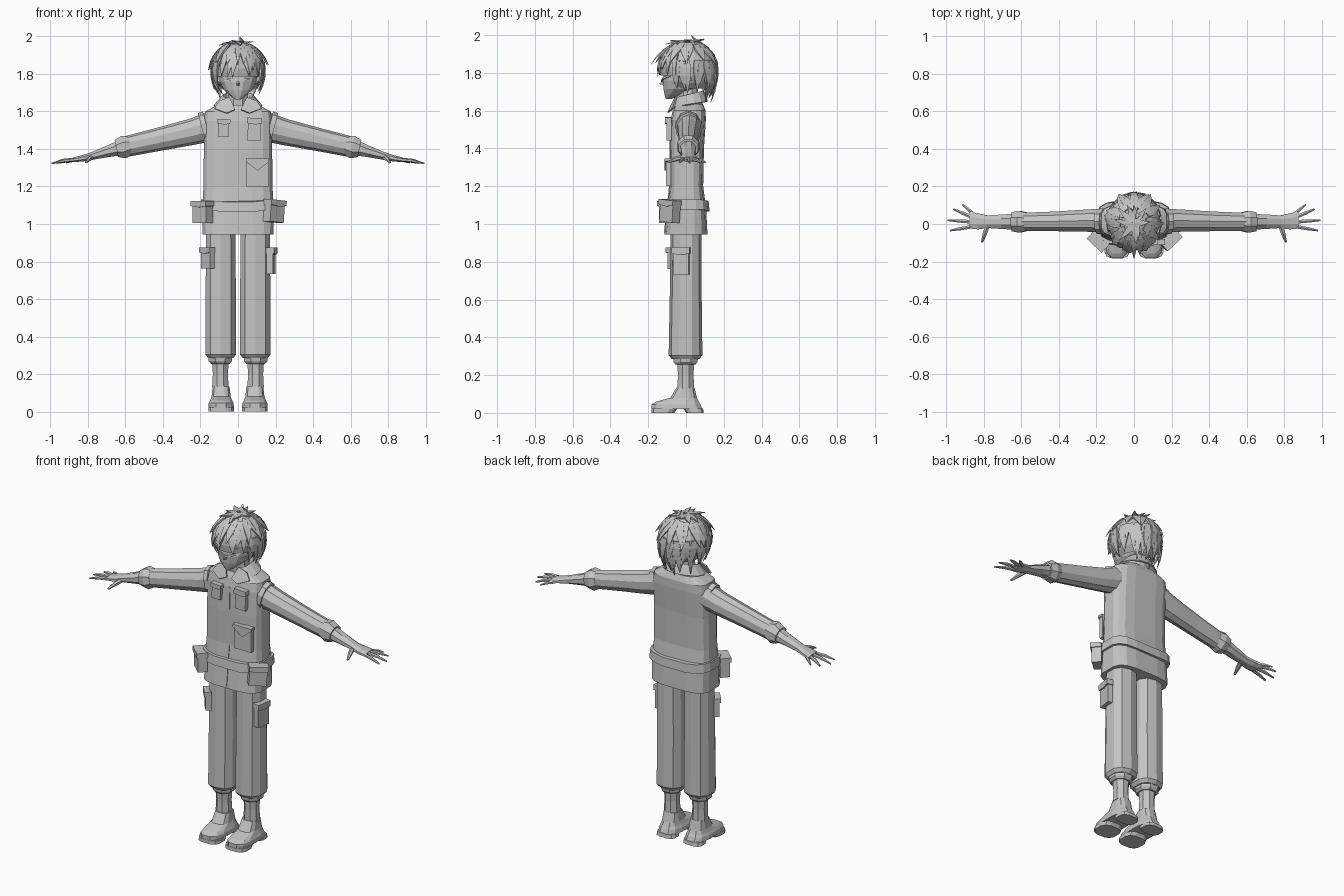
import bpy, bmesh, math, random
from mathutils import Vector, Matrix

if "Cube" in bpy.data.objects:
    bpy.data.objects.remove(bpy.data.objects["Cube"])

random.seed(4)
grey = bpy.data.materials.new("plain_grey")
grey.diffuse_color = (0.55, 0.55, 0.55, 1)
grey.use_nodes = True
grey.node_tree.nodes["Principled BSDF"].inputs["Base Color"].default_value = grey.diffuse_color


def finish(name, bm, mirror=False, solid=0):
    bmesh.ops.recalc_face_normals(bm, faces=bm.faces)
    me = bpy.data.meshes.new(name)
    bm.to_mesh(me)
    bm.free()
    ob = bpy.data.objects.new(name, me)
    bpy.context.collection.objects.link(ob)
    me.materials.append(grey)
    if solid:
        m = ob.modifiers.new("thickness", "SOLIDIFY")
        m.thickness, m.offset = solid, 0
    if mirror:
        ob.modifiers.new("mirror", "MIRROR")
    return ob


def skin(bm, secs, side, axis=None, n=8, p=2.0):
    """Loft superellipse sections (centre, half width, half depth) along a path."""
    side = Vector(side)
    cs = [Vector(s[0]) for s in secs]
    rings = []
    for i, (_, a, b) in enumerate(secs):
        d = Vector(axis) if axis else (cs[min(i + 1, len(cs) - 1)] - cs[max(i - 1, 0)]).normalized()
        up = d.cross(side).normalized()
        ring = []
        for k in range(n):
            t = 2 * math.pi * (k + 0.5) / n
            c, s = math.cos(t), math.sin(t)
            u = math.copysign(abs(c) ** (2 / p), c)
            v = math.copysign(abs(s) ** (2 / p), s)
            ring.append(bm.verts.new(cs[i] + side * a * u + up * b * v))
        rings.append(ring)
    for r, q in zip(rings, rings[1:]):
        for k in range(n):
            bm.faces.new((r[k], r[(k + 1) % n], q[(k + 1) % n], q[k]))
    bm.faces.new(rings[0][::-1])
    bm.faces.new(rings[-1])


def loft(name, secs, side=(1, 0, 0), axis=None, n=8, p=2.0, mirror=False):
    bm = bmesh.new()
    skin(bm, secs, side, axis, n, p)
    return finish(name, bm, mirror)


def stack(name, rows, x=0, n=8, p=2.0, mirror=False):
    """Upright form from rows (z, half width, front y, back y)."""
    k = 1 / math.cos(math.pi / n) if p == 2.0 else 1
    return loft(name, [((x, (f + b) / 2, z), w * k, (b - f) / 2 * k) for z, w, f, b in rows],
                axis=(0, 0, 1), n=n, p=p, mirror=mirror)


def pocket(name, loc, size, rot=0, tilt=0, pointed=False, mirror=False):
    """Box with an overhanging flap; its outer face points to local -y."""
    w, d, h = size
    bm = bmesh.new()
    bmesh.ops.create_cube(bm, size=1, matrix=Matrix.Diagonal((w, d, h, 1)))
    e, f = w / 2 + 0.005, d / 2 + 0.008
    drop = h * (0.05 if pointed else 0.18)
    out = [(-e, h / 2 + .008), (e, h / 2 + .008), (e, h / 2 - drop),
           (0, h / 2 - h * (0.4 if pointed else 0.24)), (-e, h / 2 - drop)]
    a = [bm.verts.new((x, -f, z)) for x, z in out]
    b = [bm.verts.new((x, d / 2, z)) for x, z in out]
    bm.faces.new(a)
    bm.faces.new(b[::-1])
    for i in range(5):
        bm.faces.new((a[i], a[(i + 1) % 5], b[(i + 1) % 5], b[i]))
    bm.transform(Matrix.Translation(loc) @ Matrix.Rotation(math.radians(rot), 4, 'Z')
                 @ Matrix.Rotation(math.radians(tilt), 4, 'Y'))
    return finish(name, bm, mirror)


# Shoes with separate toe and heel soles
stack("shoe", [(.02, .07, -.185, .09), (.045, .068, -.185, .08), (.06, .06, -.16, .07),
               (.08, .052, -.085, .06), (.135, .046, -.05, .045)], x=.09, n=12, p=2.8, mirror=True)
stack("toe_sole", [(0, .07, -.185, -.06), (.022, .07, -.185, -.045)], x=.09, n=12, p=3, mirror=True)
stack("heel_sole", [(0, .062, .0, .095), (.022, .06, -.015, .092)], x=.09, n=12, p=3, mirror=True)

# Shins, cuffs and trousers
stack("shin", [(.13, .044, -.045, .043), (.2, .04, -.043, .04), (.29, .046, -.046, .044)], x=.094, mirror=True)
stack("boot_cuff", [(.255, .05, -.055, .05), (.268, .062, -.065, .06), (.3, .064, -.07, .066)],
      x=.094, mirror=True)
stack("trouser_leg", [(.285, .07, -.075, .07), (.305, .085, -.092, .087), (.62, .084, -.086, .083),
                      (1.0, .081, -.08, .082)], x=.092, n=10, p=2.5, mirror=True)

# Vest
vest = stack("vest", [(.945, .19, -.115, .115), (1.08, .192, -.1, .108), (1.2, .186, -.087, .092),
                      (1.4, .184, -.087, .096), (1.55, .184, -.082, .106), (1.6, .176, -.072, .105),
                      (1.635, .11, -.055, .09)], n=16, p=3.6)
stack("vest_front_seam", [(.955, .004, -.117, -.08), (1.08, .004, -.103, -.08), (1.2, .004, -.09, -.07),
                          (1.55, .004, -.085, -.06)], n=4)

# Belt, dipping at the middle
belt = stack("belt", [(1.065, .203, -.118, .126), (1.118, .2, -.112, .122)], n=16, p=3.6)
for v in belt.data.vertices:
    v.co.z += .1 * abs(v.co.x) - .008

# Belt pouches, chest pockets and leg pockets
pocket("belt_pouch_left", (-.188, -.09, 1.06), (.1, .055, .11), rot=-43)
pocket("belt_pouch_right", (.192, -.085, 1.065), (.1, .055, .11), rot=43, tilt=5)
pocket("chest_pocket_left", (-.077, -.09, 1.508), (.058, .024, .085), tilt=3)
pocket("chest_pocket_right", (.087, -.09, 1.5), (.07, .026, .115), tilt=2)
pocket("lower_pocket", (.104, -.092, 1.27), (.115, .026, .14), pointed=True)
pocket("leg_pocket_left", (-.162, -.06, .815), (.075, .032, .105), rot=-50)
pocket("leg_pocket_right", (.176, -.025, .8), (.085, .035, .135), rot=80)

# Arms with armhole rim, sleeve, rolled cuff and forearm
Y = (0, 1, 0)
loft("armhole_rim", [((.165, .012, 1.513), .07, .09), ((.192, .012, 1.506), .068, .088)],
     Y, n=10, mirror=True)
loft("sleeve", [((.15, .018, 1.518), .068, .078), ((.25, .018, 1.49), .062, .07),
                ((.42, .014, 1.452), .055, .062), ((.6, .012, 1.412), .05, .055)], Y, n=10, mirror=True)
loft("sleeve_cuff", [((.575, .012, 1.418), .054, .054), ((.61, .012, 1.41), .063, .066),
                     ((.648, .012, 1.402), .055, .05)], Y, n=8, mirror=True)
loft("forearm", [((.62, .012, 1.408), .046, .045), ((.7, .012, 1.385), .042, .032),
                 ((.78, .012, 1.362), .036, .022), ((.83, .014, 1.35), .046, .018),
                 ((.875, .02, 1.342), .048, .014)], Y, n=8, mirror=True)
bm = bmesh.new()
for root, tip, r in [((.78, -.005, 1.355), (.81, -.097, 1.328), .013),
                     ((.865, -.014, 1.343), (.98, -.035, 1.325), .010),
                     ((.87, .012, 1.344), (.993, .02, 1.323), .010),
                     ((.868, .038, 1.342), (.962, .079, 1.325), .010),
                     ((.85, .05, 1.342), (.915, .103, 1.327), .009)]:
    a, b = Vector(root), Vector(tip)
    side = (b - a).cross(Vector((0, 0, 1))).normalized()
    skin(bm, [(a, r * 1.1, r), (a.lerp(b, .5) + Vector((0, 0, .004)), r, r), (b, r * .5, r * .4)], side, n=6)
finish("fingers", bm, True)

# Neck, head, nose and ears
stack("neck", [(1.58, .06, -.045, .075), (1.74, .05, -.045, .06)])
stack("head", [(1.663, .015, -.108, -.075), (1.685, .045, -.115, -.02), (1.715, .078, -.122, .05),
               (1.76, .1, -.126, .09), (1.8, .108, -.122, .11), (1.87, .112, -.122, .12),
               (1.93, .08, -.08, .09)], n=12, p=2.2)
loft("nose", [((0, -.115, 1.748), .014, .018), ((0, -.14, 1.742), .002, .003)], n=4)
loft("brow_line", [((.0, -.128, 1.755), .006, .008), ((.05, -.118, 1.773), .006, .007),
                   ((.09, -.08, 1.785), .004, .005)], Y, n=4, mirror=True)
loft("ear", [((.095, .01, 1.77), .02, .028), ((.122, .018, 1.775), .014, .022)], Y, n=6, mirror=True)

# Open shirt collar: a folded strip around the neck, plus two front points
bm = bmesh.new()
rows = []
for i in range(13):
    t = math.radians(-55 + 290 * i / 12)
    c, s = math.cos(t), math.sin(t)
    h = .02 * s
    rows.append([bm.verts.new(q) for q in ((.07 * c, .012 + .07 * s, 1.625), (.082 * c, .012 + .082 * s, 1.682 + h),
                                           (.128 * c, .015 + .098 * s, 1.632 + h * .8))])
for r, q in zip(rows, rows[1:]):
    for k in range(2):
        bm.faces.new((r[k], r[k + 1], q[k + 1], q[k]))
finish("collar", bm, solid=.008)
bm = bmesh.new()
bm.faces.new([bm.verts.new(q) for q in ((.045, -.055, 1.675), (.1, -.055, 1.655), (.125, -.065, 1.615),
                                        (.06, -.095, 1.59), (.015, -.085, 1.61))])
finish("collar_point", bm, True, solid=.008)

# Hair shell
HAIR = Vector((0, .01, 1.83))


def scalp(az, el, k=1.0):
    a, e = math.radians(az), math.radians(el)
    return HAIR + k * Vector((.138 * math.cos(e) * math.sin(a), -.15 * math.cos(e) * math.cos(a), .138 * math.sin(e)))


bm = bmesh.new()
bmesh.ops.create_uvsphere(bm, u_segments=14, v_segments=10, radius=1,
                          matrix=Matrix.Translation(HAIR) @ Matrix.Diagonal((.138, .15, .138, 1)))
low = [f for f in bm.faces if f.calc_center_median().z < (1.8 if f.calc_center_median().y < -.04 else 1.73)]
bmesh.ops.delete(bm, geom=low, context='FACES')
finish("hair_shell", bm, solid=.006)

# Hair locks: tapered blades that follow the shell and flick outward
bm = bmesh.new()


def lock(az, el0, el1, k, w, twist=0):
    side = Vector((math.cos(math.radians(az)), math.sin(math.radians(az)), 0))
    secs = []
    for i in range(5):
        t = i / 4
        pt = scalp(az + twist * t, el0 + (el1 - el0) * t, 1 + (k - 1) * t ** 2)
        width = w * (.6, 1, .9, .55, .04)[i]
        secs.append((pt, width, .012 * (1 - .85 * t)))
    skin(bm, secs, side, n=4)


R = random.uniform
for i in range(18):
    lock(i * 20 + R(-6, 6), R(55, 68), R(-8, 12), R(1.08, 1.2), .034, R(-14, 14))
for az in range(-60, 61, 15):
    lock(az + R(-4, 4), 50, R(-22, -8), R(1.08, 1.18), .026, R(-12, 12))
for az in range(65, 300, 13):
    lock(az + R(-4, 4), 15, R(-52, -38), R(1.15, 1.3), .03, R(-10, 10))
for az in range(130, 235, 12):
    lock(az + R(-4, 4), 0, R(-60, -48), R(1.4, 1.6), .026, R(-8, 8))
for az in range(0, 360, 40):
    lock(az + R(-10, 10), 86, R(48, 62), R(1.15, 1.28), .024, R(-30, 30))
lock(0, 70, 5, 1.3, .022)
lock(150, 60, 84, 1.235, .022)
finish("hair_locks", bm)
